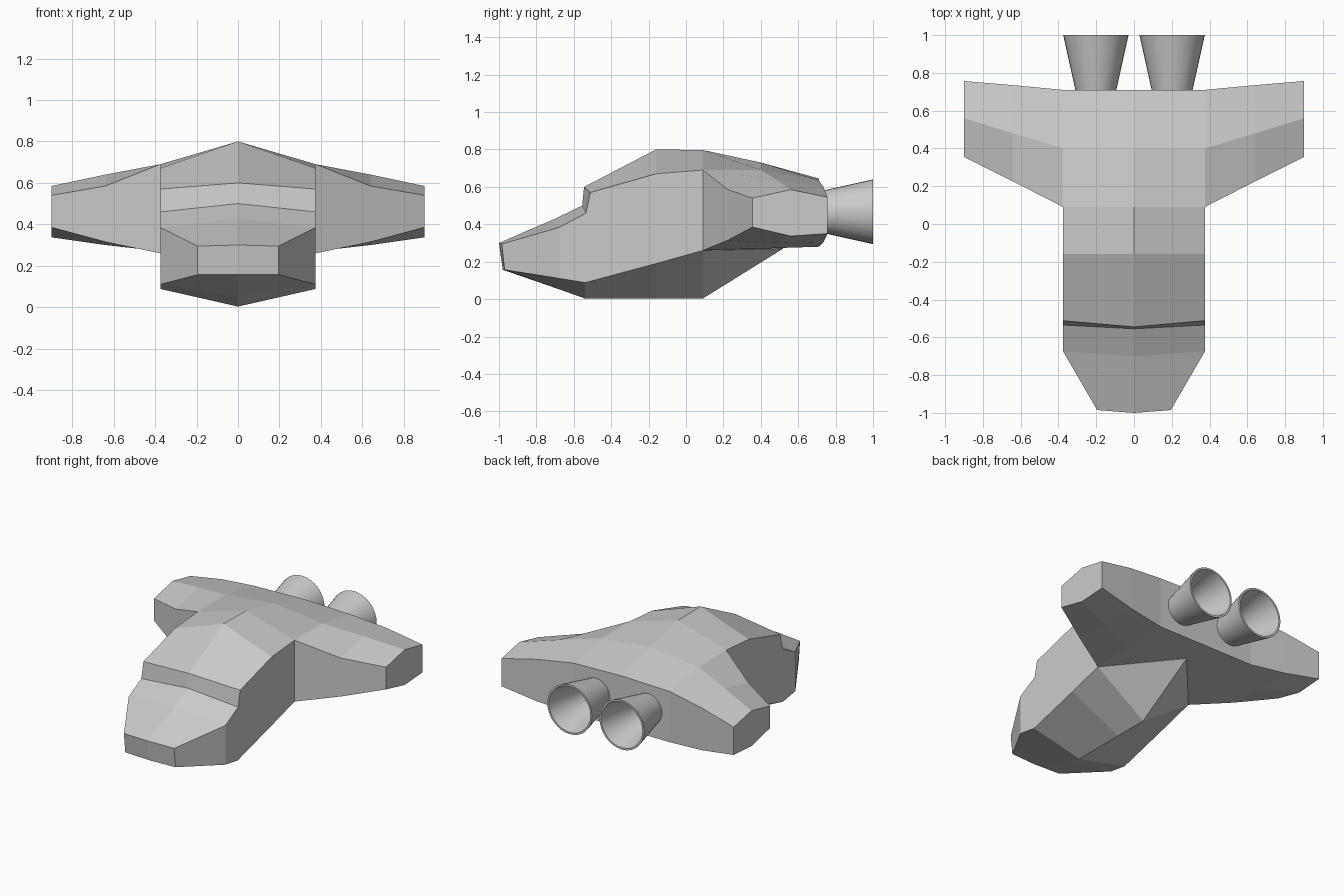
import bpy, bmesh, math
from mathutils import Matrix, Vector

cube = bpy.data.objects.get("Cube")
if cube:
    bpy.data.objects.remove(cube, do_unlink=True)

grey = bpy.data.materials.new("hull grey")
grey.use_nodes = True
COLOR = (0.6, 0.6, 0.6, 1)
grey.diffuse_color = COLOR
grey.node_tree.nodes["Principled BSDF"].inputs["Base Color"].default_value = COLOR


def finish(name, bm):
    bmesh.ops.remove_doubles(bm, verts=bm.verts, dist=0.0005)
    bmesh.ops.recalc_face_normals(bm, faces=bm.faces)
    mesh = bpy.data.meshes.new(name)
    bm.to_mesh(mesh)
    bm.free()
    mesh.materials.append(grey)
    obj = bpy.data.objects.new(name, mesh)
    bpy.context.collection.objects.link(obj)
    return obj


def add_face(bm, verts):
    """Make a face, dropping corners that coincide."""
    keep = []
    for v in verts:
        if all((v.co - k.co).length > 0.0005 for k in keep):
            keep.append(v)
    if len(keep) > 2:
        bm.faces.new(keep)


def loft_half(name, stations, closed, cap):
    """Skin the +x half through the stations, cap one of them, mirror to -x."""
    bm = bmesh.new()
    rings = [[bm.verts.new(p) for p in s] for s in stations]
    n = len(rings[0])
    for a, b in zip(rings, rings[1:]):
        for i in range(n if closed else n - 1):
            j = (i + 1) % n
            add_face(bm, (a[i], a[j], b[j], b[i]))
    add_face(bm, rings[cap])
    bmesh.ops.mirror(bm, geom=bm.verts[:] + bm.edges[:] + bm.faces[:],
                     axis='X', merge_dist=0.0005)
    return finish(name, bm)


# Fuselage: half width, then (y, z) of ridge, shoulder, chine and keel
body = [
    (0.195, (-1.0, 0.30), (-0.985, 0.295), (-0.97, 0.157), (-0.98, 0.157)),
    (0.375, (-0.70, 0.43), (-0.675, 0.385), (-0.675, 0.11), (-0.68, 0.053)),
    (0.375, (-0.555, 0.50), (-0.535, 0.46), (-0.54, 0.088), (-0.54, 0.003)),
    (0.375, (-0.545, 0.60), (-0.512, 0.57), (-0.54, 0.088), (-0.54, 0.003)),
    (0.375, (-0.16, 0.80), (-0.16, 0.67), (-0.16, 0.19), (-0.16, 0.003)),
    (0.375, (0.09, 0.797), (0.09, 0.69), (0.09, 0.26), (0.09, 0.003)),
    (0.0, (0.52, 0.27), (0.52, 0.27), (0.52, 0.27), (0.52, 0.27)),
]
loft_half("fuselage", [[(x * side, *p) for side, p in zip((0, 1, 1, 0), pts)]
                       for x, *pts in body], False, 0)

# Wing: x, then (y, z) round the section from the upper leading edge
wing = [
    (0.0, (0.09, 0.797), (0.40, 0.73), (0.71, 0.645),
     (0.71, 0.28), (0.40, 0.27), (0.09, 0.26)),
    (0.375, (0.09, 0.69), (0.40, 0.69), (0.71, 0.635),
     (0.71, 0.28), (0.40, 0.27), (0.09, 0.26)),
    (0.64, (0.225, 0.585), (0.48, 0.64), (0.735, 0.60),
     (0.735, 0.305), (0.48, 0.30), (0.225, 0.315)),
    (0.90, (0.355, 0.54), (0.56, 0.585), (0.757, 0.545),
     (0.757, 0.35), (0.56, 0.337), (0.355, 0.385)),
]
loft_half("wing", [[(x, *p) for p in pts] for x, *pts in wing], True, -1)


# Engine nozzles: thin hollow flared bells
def nozzle(name, x):
    bm = bmesh.new()
    profile = [(0.0, 0.69), (0.104, 0.69), (0.173, 1.0), (0.16, 1.0),
               (0.095, 0.72), (0.0, 0.72)]
    verts = [bm.verts.new((r, y, 0)) for r, y in profile]
    edges = [bm.edges.new(pair) for pair in zip(verts, verts[1:])]
    bmesh.ops.spin(bm, geom=verts + edges, cent=(0, 0, 0), axis=(0, 1, 0),
                   angle=math.tau, steps=32)
    bmesh.ops.transform(bm, matrix=Matrix.Translation(Vector((x, 0, 0.467))),
                        verts=bm.verts)
    obj = finish(name, bm)
    bpy.ops.object.select_all(action='DESELECT')
    obj.select_set(True)
    bpy.context.view_layer.objects.active = obj
    bpy.ops.object.shade_smooth_by_angle(angle=math.radians(30))


nozzle("left_engine_nozzle", 0.202)
nozzle("right_engine_nozzle", -0.202)
